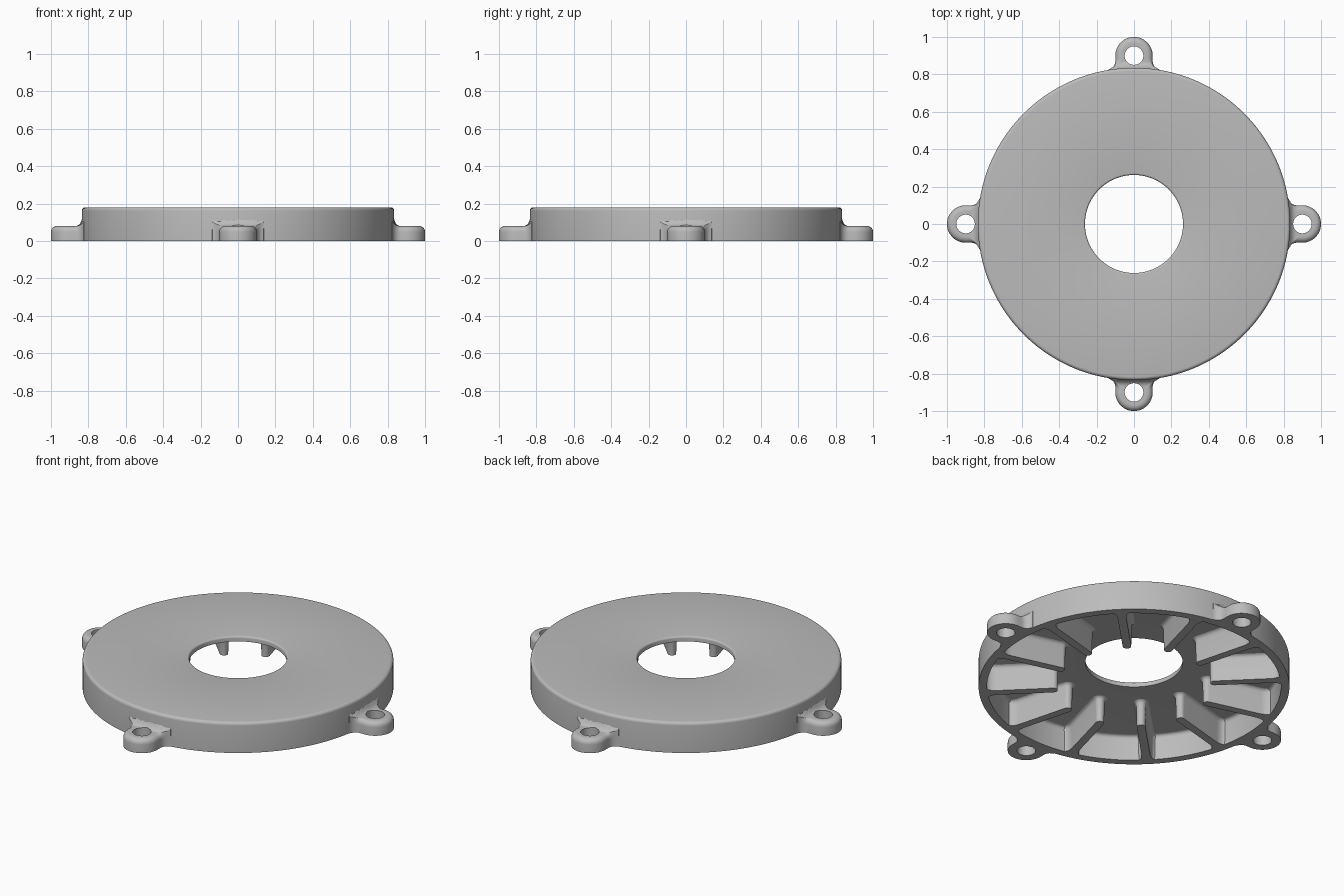
import bpy, bmesh, math
from math import sin, cos, pi, hypot, sqrt

cube = bpy.data.objects.get("Cube")
if cube:
    bpy.data.objects.remove(cube)

mat = bpy.data.materials.new("plain_grey")
mat.use_nodes = True
GREY = (0.5, 0.5, 0.5, 1)
mat.diffuse_color = GREY
bsdf = next(n for n in mat.node_tree.nodes if n.type == 'BSDF_PRINCIPLED')
bsdf.inputs["Base Color"].default_value = GREY
bsdf.inputs["Roughness"].default_value = 0.6

R, H = 0.835, 0.18        # body radius and height
WALL, ROOF = 0.79, 0.15   # inner wall radius, underside of the plate


def finish(bm, name, angle=0.0):
    bmesh.ops.remove_doubles(bm, verts=bm.verts, dist=1e-5)
    bmesh.ops.recalc_face_normals(bm, faces=bm.faces)
    me = bpy.data.meshes.new(name)
    bm.to_mesh(me)
    bm.free()
    ob = bpy.data.objects.new(name, me)
    bpy.context.collection.objects.link(ob)
    me.materials.append(mat)
    ob.rotation_euler.z = angle
    bpy.ops.object.select_all(action='DESELECT')
    ob.select_set(True)
    bpy.context.view_layer.objects.active = ob
    bpy.ops.object.shade_smooth_by_angle(angle=math.radians(35))
    return ob


def arc(cx, cy, r, a0, a1, n):
    """Points on an arc, angles in degrees."""
    return [(cx + r * cos(math.radians(a0 + (a1 - a0) * i / n)),
             cy + r * sin(math.radians(a0 + (a1 - a0) * i / n))) for i in range(n + 1)]


def skin(bm, loops, wrap=False):
    """Join closed rings of points with quads."""
    rings = [[bm.verts.new(p) for p in lp] for lp in loops]
    pairs = list(zip(rings, rings[1:])) + ([(rings[-1], rings[0])] if wrap else [])
    for a, b in pairs:
        n = len(a)
        for i in range(n):
            j = (i + 1) % n
            bm.faces.new((a[i], a[j], b[j], b[i]))
    return rings


# Body: round plate with a rim wall, a centre hole and filleted edges
def body():
    f = 0.018
    profile = [(WALL, 0), (R, 0)]
    profile += arc(R - f, H - f, f, 0, 90, 5)
    profile += arc(0.262 + 0.01, H - 0.01, 0.01, 90, 180, 4)
    profile += [(0.262, ROOF)]
    profile += arc(WALL - 0.02, ROOF - 0.02, 0.02, 90, 0, 4)
    seg = 160
    bm = bmesh.new()
    loops = [[(r * cos(2 * pi * i / seg), r * sin(2 * pi * i / seg), z)
              for i in range(seg)] for r, z in profile]
    skin(bm, loops, wrap=True)
    finish(bm, "body")


# Stiffening rib: round inner end, flared where it meets the rim wall
def rib(angle):
    def outline(w):
        side = [(0.74, w)] + [(0.74 + 0.055 * sin(a), w + 0.035 * (1 - cos(a)))
                              for a in (pi / 8, pi / 4, 3 * pi / 8, pi / 2)]
        end = arc(0.435, 0, w, 270, 90, 10)
        return end + side + [(x, -y) for x, y in reversed(side)]
    bm = bmesh.new()
    levels = [(0.0, 0.023), (0.125, 0.026), (0.138, 0.029), (0.146, 0.034),
              (ROOF, 0.042), (ROOF + 0.01, 0.042)]
    rings = skin(bm, [[(x, y, z) for x, y in outline(w)] for z, w in levels])
    bm.faces.new(rings[0])
    bm.faces.new(rings[-1])
    finish(bm, "rib", angle)


# Mounting ear: rounded tab with a screw hole, blended into the rim
def ear(angle):
    c, r, hole, top, soft, blend = 0.9, 0.1, 0.05, 0.08, 0.03, 0.035
    half = arc(c, 0, r, 0, 90, 14)
    half += [(0.885, r)] + arc(0.87, r + 0.045, 0.045, 270, 190, 8)
    half += [(0.815, 0.14), (0.81, 0.1), (0.81, 0.05)]
    outer = half + [(0.81, 0)] + [(x, -y) for x, y in reversed(half[1:])]

    def inset(d):
        pts = []
        for x, y in outer:
            L = hypot(x - c, y)
            keep = min(1, max(0, (x - 0.82) / 0.05))
            k = 1 - d * keep / L
            pts.append((c + (x - c) * k, y * k))
        return pts

    def lift(x, y):
        t = min(blend, max(0, hypot(x, y) - R))
        return blend - sqrt(blend ** 2 - (blend - t) ** 2)

    shoulder = inset(soft)
    bore = [(c + hole * (x - c) / hypot(x - c, y), hole * y / hypot(x - c, y))
            for x, y in outer]
    loops = [[(x, y, 0) for x, y in outer]]
    for i in range(6):
        a = i / 5 * pi / 2
        loops.append([(x, y, top - soft * (1 - sin(a)) + lift(x, y) * sin(a))
                      for x, y in inset(soft * (1 - cos(a)))])
    for i in range(1, 9):
        t = i / 8
        ring = [(p[0] + (q[0] - p[0]) * t, p[1] + (q[1] - p[1]) * t)
                for p, q in zip(shoulder, bore)]
        loops.append([(x, y, top + lift(x, y)) for x, y in ring])
    loops.append([(x, y, 0) for x, y in bore])
    bm = bmesh.new()
    skin(bm, loops, wrap=True)
    finish(bm, "mounting_ear", angle)


body()
for k in range(12):
    rib(math.radians(15 + 30 * k))
for k in range(4):
    ear(k * pi / 2)
